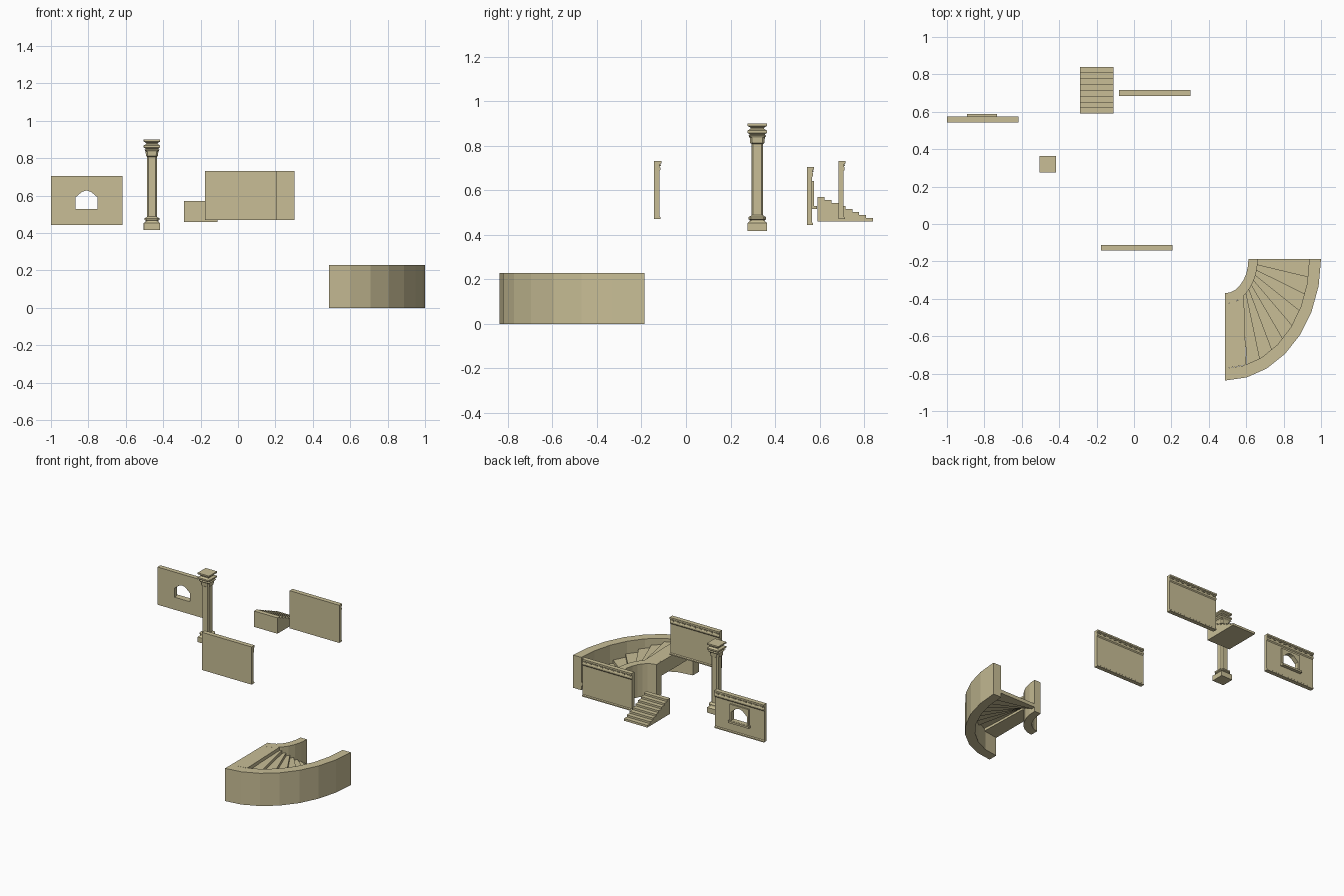
import bpy, bmesh
from math import cos, sin, radians
from mathutils import Vector

if "Cube" in bpy.data.objects:
    bpy.data.objects.remove(bpy.data.objects["Cube"])

STONE = (0.58, 0.515, 0.305, 1)
stone = bpy.data.materials.new("sandstone")
stone.use_nodes = True
stone.diffuse_color = STONE
stone.node_tree.nodes["Principled BSDF"].inputs["Base Color"].default_value = STONE


def finish(bm, name):
    bmesh.ops.recalc_face_normals(bm, faces=bm.faces)
    mesh = bpy.data.meshes.new(name)
    bm.to_mesh(mesh)
    bm.free()
    mesh.materials.append(stone)
    obj = bpy.data.objects.new(name, mesh)
    bpy.context.collection.objects.link(obj)
    return obj


def add_prism(bm, outline, offset):
    """Closed outline of 3D points swept along an offset."""
    face = bm.faces.new([bm.verts.new(p) for p in outline])
    swept = bmesh.ops.extrude_face_region(bm, geom=[face], use_keep_orig=True)["geom"]
    verts = [g for g in swept if isinstance(g, bmesh.types.BMVert)]
    bmesh.ops.translate(bm, verts=verts, vec=Vector(offset))


def prism(name, outline, offset):
    bm = bmesh.new()
    add_prism(bm, outline, offset)
    return finish(bm, name)


def add_box(bm, x, y, z):
    add_prism(bm, [(x[0], y[0], z[0]), (x[1], y[0], z[0]), (x[1], y[1], z[0]), (x[0], y[1], z[0])],
              (0, 0, z[1] - z[0]))


# Curved staircase: two elliptical walls with fanned treads between them
CX, CY = 0.487, -0.187


def arc(rx, ry, start, end, count):
    angles = [radians(start + (end - start) * i / count) for i in range(count + 1)]
    return [(CX + rx * cos(a), CY - ry * sin(a)) for a in angles]


def sector(name, inner, outer, bottom, top):
    outline = [(x, y, bottom) for x, y in inner + outer[::-1]]
    return prism(name, outline, (0, 0, top - bottom))


OUTER, OUTER_IN = (0.513, 0.65), (0.45, 0.585)
INNER, INNER_OUT = (0.125, 0.183), (0.175, 0.24)
sector("curved_outer_wall", arc(*OUTER_IN, 0, 90, 7), arc(*OUTER, 0, 90, 7), 0, 0.228)
sector("curved_inner_wall", arc(*INNER, 0, 90, 7), arc(*INNER_OUT, 0, 90, 7), 0, 0.228)
sector("curved_landing", arc(*INNER_OUT, 55, 90, 3), arc(*OUTER_IN, 75.6, 90, 1), 0.13, 0.228)
TREADS = 8
for i in range(TREADS):
    a, b = i / TREADS, (i + 1) / TREADS
    top = 0.055 + 0.0215 * i
    sector(f"curved_tread_{i + 1}",
           arc(INNER_OUT[0] - 0.01, INNER_OUT[1] - 0.01, 55 * a, 55 * b, 1),
           arc(OUTER_IN[0] + 0.02, OUTER_IN[1] + 0.02, 75.6 * a, 75.6 * b, 1),
           top - 0.025 - 0.005 * i, top)

# Straight staircase: stepped side profile swept across its width
STEPS, RUN, RISE = 8, 0.0312, 0.0136
side = [(0.84, 0.46)]
for i in range(STEPS):
    z = 0.475 + RISE * i
    side += [(0.84 - RUN * i, z), (0.84 - RUN * (i + 1), z)]
side.append((0.84 - RUN * STEPS, 0.46))
prism("straight_stairs", [(-0.29, y, z) for y, z in side], (0.18, 0, 0))


# Column: square rings with cut corners stacked along a moulded profile
def column(name, cx, cy, rings):
    bm = bmesh.new()
    last = None
    for z, r, cut in rings:
        k = r * (1 - cut)
        pts = [(r, -k), (r, k), (k, r), (-k, r), (-r, k), (-r, -k), (-k, -r), (k, -r)]
        loop = [bm.verts.new((cx + x, cy + y, z)) for x, y in pts]
        if last:
            for j in range(8):
                n = (j + 1) % 8
                bm.faces.new((last[j], last[n], loop[n], loop[j]))
        else:
            bm.faces.new(loop)
        last = loop
    bm.faces.new(last)
    return finish(bm, name)


SQ, CUT = 0.01, 0.3
column("column", -0.46, 0.32, [
    (0.417, 0.044, SQ), (0.453, 0.044, SQ), (0.460, 0.036, SQ), (0.466, 0.033, CUT),
    (0.470, 0.040, CUT), (0.479, 0.040, CUT), (0.484, 0.031, CUT), (0.488, 0.026, CUT),
    (0.808, 0.026, CUT), (0.812, 0.032, CUT), (0.836, 0.034, CUT), (0.845, 0.040, SQ),
    (0.850, 0.033, SQ), (0.858, 0.044, SQ), (0.868, 0.044, SQ), (0.876, 0.030, SQ),
    (0.882, 0.032, SQ), (0.889, 0.044, SQ), (0.899, 0.044, SQ)])


# Wall panels: flat front, moulded cornice and foot on the back
PANEL = [(0, 0), (0.029, 0), (0.029, 0.008), (0.023, 0.013), (0.023, 0.215), (0.028, 0.222),
         (0.028, 0.232), (0.025, 0.238), (0.025, 0.246), (0.032, 0.251), (0.032, 0.262), (0, 0.262)]


def wall_panel(name, x, y, z, width=0.382):
    panel = prism(name, [(x, y + dy, z + dz) for dy, dz in PANEL], (width, 0, 0))
    bm = bmesh.new()
    count = 9
    for i in range(count):
        cx = x + width * (i + 0.5) / count
        add_box(bm, (cx - 0.01, cx + 0.01), (y + 0.024, y + 0.0305), (z + 0.238, z + 0.246))
    finish(bm, name + "_cornice_blocks")
    return panel


wall_panel("front_wall", -0.177, -0.143, 0.47)
wall_panel("back_wall", -0.081, 0.684, 0.47)
window_wall = wall_panel("window_wall", -1.0, 0.542, 0.443)

# Window surround and sill on the back of the window wall
bm = bmesh.new()
add_box(bm, (-0.884, -0.736), (0.56, 0.574), (0.527, 0.642))
surround = finish(bm, "window_surround")
bm = bmesh.new()
add_box(bm, (-0.893, -0.733), (0.56, 0.587), (0.516, 0.529))
finish(bm, "window_sill")

# Arched opening cut through the wall and surround
opening = [(-0.87, 0.53), (-0.87, 0.59), (-0.835, 0.62), (-0.81, 0.628),
           (-0.785, 0.62), (-0.75, 0.59), (-0.75, 0.53)]
cutter = prism("window_cutter", [(x, 0.5, z) for x, z in opening], (0, 0.12, 0))
cutter.hide_render = True
cutter.hide_viewport = True
for target in (window_wall, surround):
    mod = target.modifiers.new("opening", "BOOLEAN")
    mod.operation = "DIFFERENCE"
    mod.solver = "EXACT"
    mod.object = cutter
